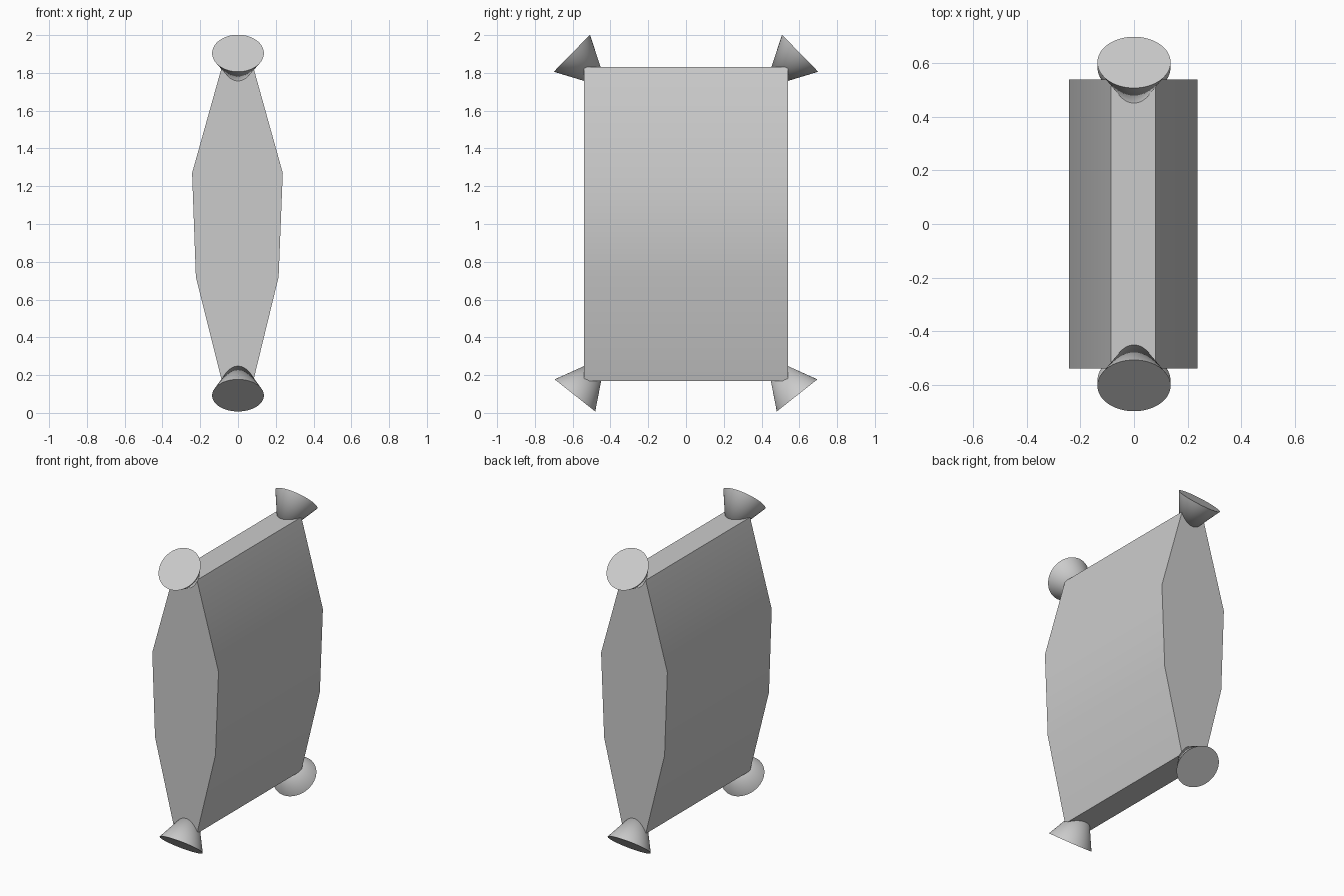
import bpy, bmesh, math
from mathutils import Vector

if "Cube" in bpy.data.objects:
    bpy.data.objects.remove(bpy.data.objects["Cube"])


def finish(obj):
    bpy.ops.object.select_all(action='DESELECT')
    obj.select_set(True)
    bpy.context.view_layer.objects.active = obj
    bpy.ops.object.shade_smooth_by_angle(angle=math.radians(30))


# Body: bulging eight-sided profile extruded along y
half_depth = 0.54
profile = [(0.081, 0.17), (0.215, 0.72), (0.237, 1.27), (0.081, 1.83),
           (-0.086, 1.83), (-0.243, 1.27), (-0.223, 0.72), (-0.086, 0.17)]
bm = bmesh.new()
face = bm.faces.new([bm.verts.new((x, -half_depth, z)) for x, z in profile])
ext = bmesh.ops.extrude_face_region(bm, geom=[face])
bmesh.ops.translate(bm, vec=(0, 2 * half_depth, 0),
                    verts=[g for g in ext["geom"] if isinstance(g, bmesh.types.BMVert)])
bmesh.ops.recalc_face_normals(bm, faces=bm.faces)
mesh = bpy.data.meshes.new("body")
bm.to_mesh(mesh)
bm.free()
body = bpy.data.objects.new("body", mesh)
bpy.context.collection.objects.link(body)
finish(body)


def corner_cone(name, base, apex, radius):
    base, apex = Vector(base), Vector(apex)
    axis = apex - base
    bpy.ops.mesh.primitive_cone_add(
        vertices=64, radius1=radius, radius2=0, depth=axis.length,
        location=(base + apex) / 2,
        rotation=axis.to_track_quat('Z', 'Y').to_euler())
    obj = bpy.context.object
    obj.name = name
    finish(obj)


# Corner cones: points buried in the body, wide discs facing outward
for side, s in (("front", -1), ("back", 1)):
    corner_cone(f"{side}_top_cone", (0, s * 0.604, 1.904), (0, s * 0.416, 1.72), 0.137)
    corner_cone(f"{side}_bottom_cone", (0, s * 0.588, 0.0925), (0, s * 0.424, 0.3), 0.137)
